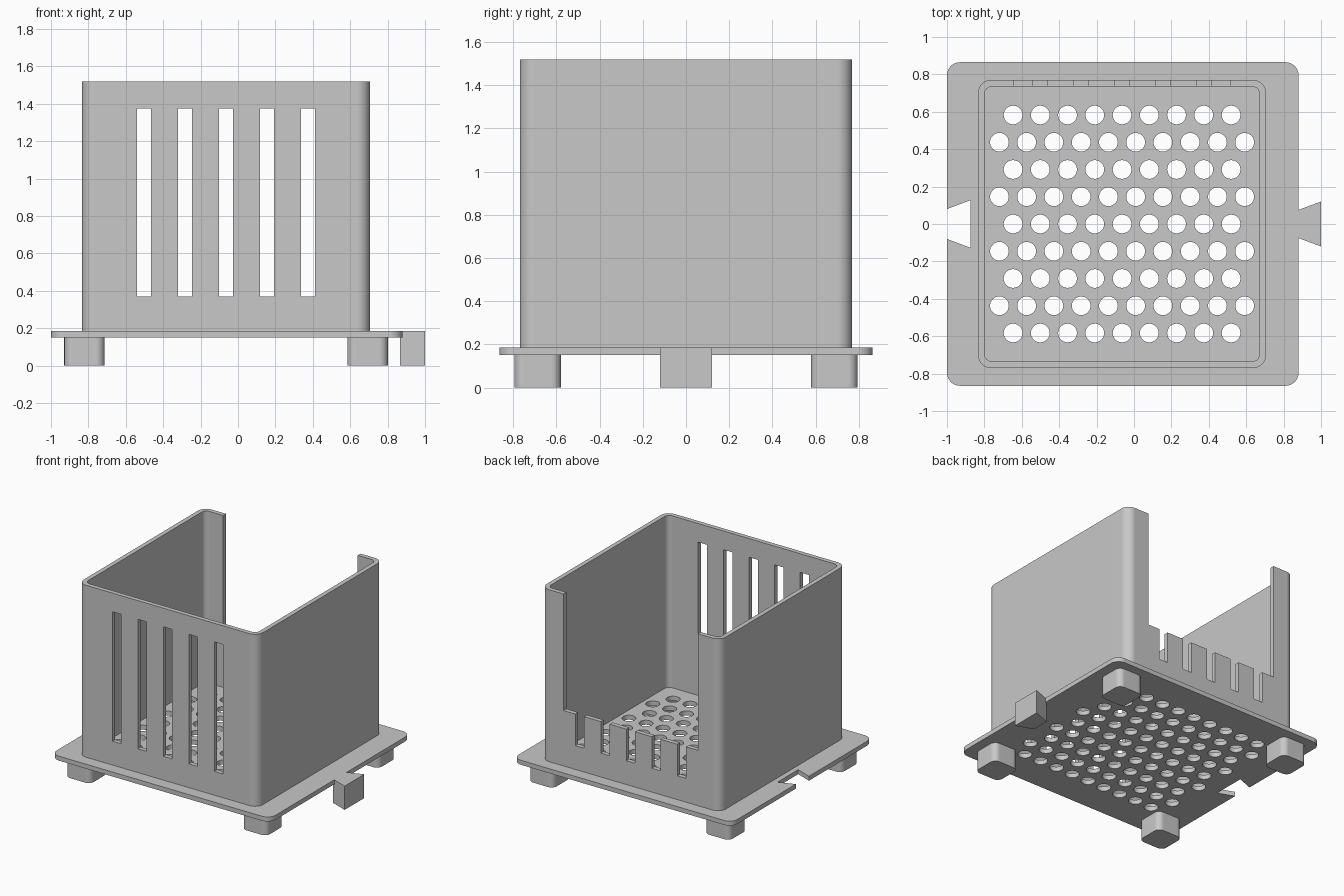
import bpy, bmesh
from math import sin, cos, pi, radians

cube = bpy.data.objects.get("Cube")
if cube:
    bpy.data.objects.remove(cube, do_unlink=True)

gray = bpy.data.materials.new("light_gray")
gray.use_nodes = True
COLOUR = (0.58, 0.58, 0.58, 1)
gray.diffuse_color = COLOUR
gray.node_tree.nodes["Principled BSDF"].inputs["Base Color"].default_value = COLOUR

CX = -0.064                       # centre line of the box
PLATE_Z, TOP_Z = 0.15, 0.185      # underside and top of the base plate
RIM_Z = 1.52
PITCH = 0.1457                    # drain hole spacing


def arc(cx, cy, r, start, sweep, n):
    return [(cx + r * cos(start + sweep * i / n), cy + r * sin(start + sweep * i / n))
            for i in range(n + 1)]


def corners(cx, cy, hx, hy, r, n=10):
    """Four rounded corners, counter-clockwise from +x +y."""
    signs = ((1, 1), (-1, 1), (-1, -1), (1, -1))
    return [arc(cx + sx * (hx - r), cy + sy * (hy - r), r, k * pi / 2, pi / 2, n)
            for k, (sx, sy) in enumerate(signs)]


def rounded(*args):
    return sum(corners(*args), [])


def circle(x, y, r, n=32):
    return arc(x, y, r, 0, 2 * pi, n)[:-1]


def activate(obj):
    bpy.ops.object.select_all(action='DESELECT')
    obj.select_set(True)
    bpy.context.view_layer.objects.active = obj


def prism(name, loops, z0, z1):
    """Extrude closed outlines, with inner loops as holes, from z0 to z1."""
    curve = bpy.data.curves.new(name, 'CURVE')
    curve.dimensions = '2D'
    curve.fill_mode = 'BOTH'
    curve.extrude = (z1 - z0) / 2
    for loop in loops:
        spline = curve.splines.new('POLY')
        spline.points.add(len(loop) - 1)
        for p, (x, y) in zip(spline.points, loop):
            p.co = (x, y, 0, 1)
        spline.use_cyclic_u = True
    obj = bpy.data.objects.new(name, curve)
    bpy.context.collection.objects.link(obj)
    activate(obj)
    bpy.ops.object.convert(target='MESH')
    obj = bpy.context.view_layer.objects.active
    bm = bmesh.new()
    bm.from_mesh(obj.data)
    bmesh.ops.translate(bm, verts=bm.verts, vec=(0, 0, (z0 + z1) / 2))
    bmesh.ops.remove_doubles(bm, verts=bm.verts, dist=1e-5)
    bmesh.ops.recalc_face_normals(bm, faces=bm.faces)
    bm.to_mesh(obj.data)
    bm.free()
    obj.data.materials.clear()
    obj.data.materials.append(gray)
    return obj


def box_loop(x0, x1, y0, y1):
    return [(x0, y0), (x1, y0), (x1, y1), (x0, y1)]


def cut(obj, cutter):
    mod = obj.modifiers.new("cut", 'BOOLEAN')
    mod.operation = 'DIFFERENCE'
    mod.solver = 'EXACT'
    mod.object = cutter
    activate(obj)
    bpy.ops.object.modifier_apply(modifier=mod.name)
    bpy.data.objects.remove(cutter, do_unlink=True)


def finish(obj):
    activate(obj)
    bpy.ops.object.shade_smooth_by_angle(angle=radians(30))
    mod = obj.modifiers.new("even_shading", 'WEIGHTED_NORMAL')
    mod.keep_sharp = True


# Base plate with dovetail notch and staggered drain holes
c = corners(-0.06, 0, 0.94, 0.865, 0.07)
notch = [(-1, 0.08), (-0.875, 0.127), (-0.875, -0.127), (-1, -0.08)]
outline = c[0] + c[1] + notch + c[2] + c[3]
holes = []
for row in range(-4, 5):
    count = 10 if row % 2 else 9
    for i in range(count):
        holes.append(circle(CX + (i - (count - 1) / 2) * PITCH, row * PITCH, 0.05))
finish(prism("base_plate", [outline] + holes, PLATE_Z, TOP_Z))

# Box walls
walls = prism("box_walls", [rounded(CX, 0, 0.77, 0.77, 0.07),
                            rounded(CX, 0, 0.735, 0.735, 0.04)], TOP_Z, RIM_Z)

# Vertical slots, running through both front and back
slots = [box_loop(CX + i * 0.219 - 0.038, CX + i * 0.219 + 0.038, -1, 1)
         for i in range(-2, 3)]
cut(walls, prism("slot_cutter", slots, 0.37, 1.375))

# Wide opening in the back wall
cut(walls, prism("opening_cutter", [box_loop(CX - 0.578, CX + 0.578, 0.6, 1)], 0.615, 1.7))
finish(walls)

# Feet
for sx, side in ((1, "left"), (-1, "right")):
    for sy, end in ((-1, "front"), (1, "back")):
        loop = rounded(CX + sx * 0.757, sy * 0.687, 0.108, 0.108, 0.045)
        finish(prism(f"{end}_{side}_foot", [loop], 0, PLATE_Z))

# Dovetail connector
tab = [(0.865, -0.07), (1, -0.12), (1, 0.12), (0.865, 0.07)]
finish(prism("dovetail_tab", [tab], 0, TOP_Z))
